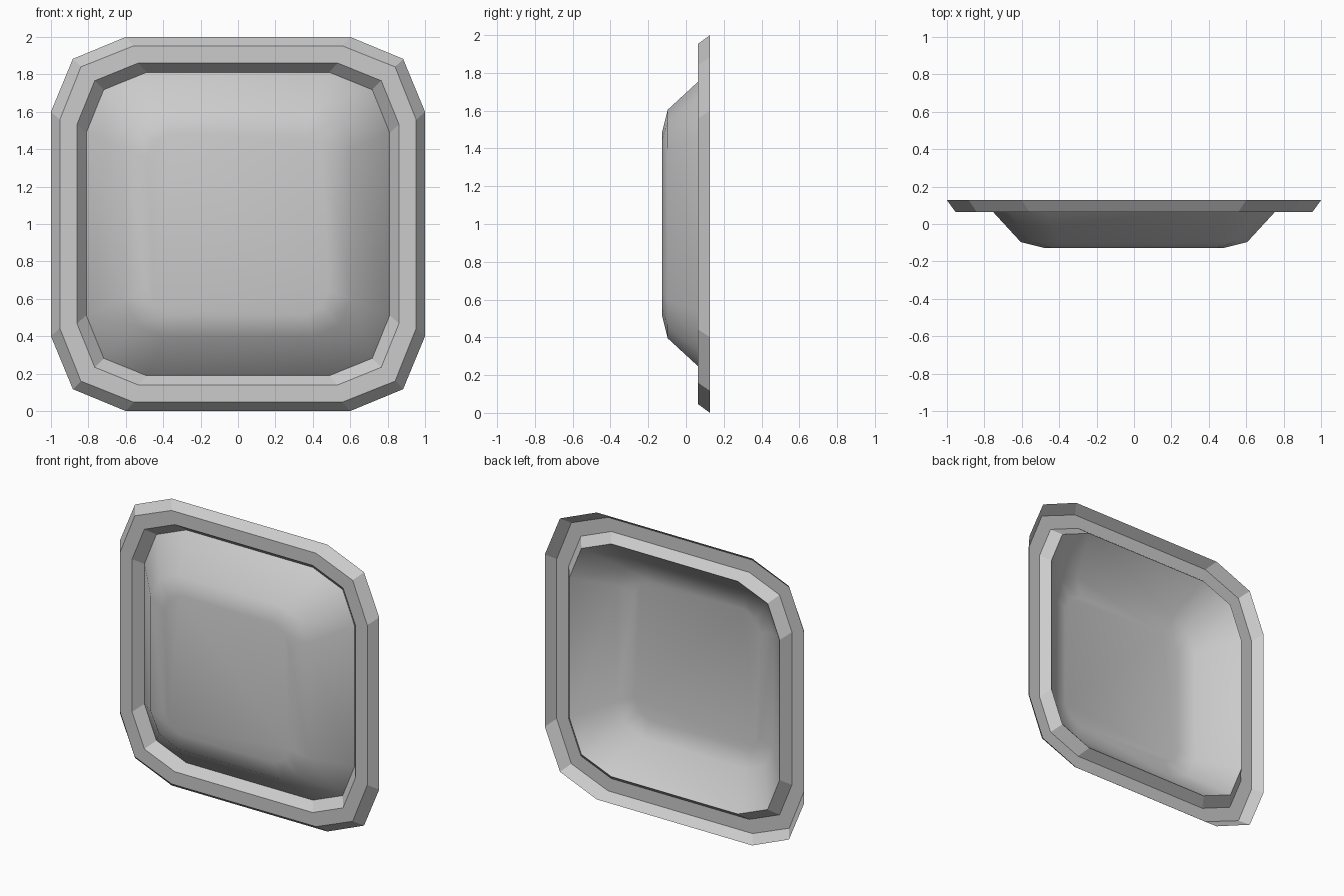
import bpy
import bmesh

if "Cube" in bpy.data.objects:
    bpy.data.objects.remove(bpy.data.objects["Cube"])


def outline(half, flat, diag):
    """12-point chamfered square, counter-clockwise seen from the front."""
    corner = [(half, flat), (diag, diag), (flat, half)]
    pts = []
    for _ in range(4):
        pts += corner
        corner = [(-v, u) for u, v in corner]
    return pts


def sheet(name, rings, cap=False, smooth_angle=None):
    """Open shell bridging nested outlines: (half, flat, diagonal, depth)."""
    bm = bmesh.new()
    loops = [[bm.verts.new((x, y, z + 1)) for x, z in outline(h, f, d)]
             for h, f, d, y in rings]
    for a, b in zip(loops, loops[1:]):
        for i in range(12):
            j = (i + 1) % 12
            bm.faces.new((a[i], a[j], b[j], b[i]))
    if cap:
        bm.faces.new(loops[-1])
    me = bpy.data.meshes.new(name)
    bm.to_mesh(me)
    bm.free()
    ob = bpy.data.objects.new(name, me)
    bpy.context.collection.objects.link(ob)
    if smooth_angle is not None:
        for p in me.polygons:
            p.use_smooth = True
    return ob


# Raised rim: outer bevel, flat face, inner bevel, open at the back
sheet("rim", [(1.0, 0.60, 0.883, 0.127),
              (0.953, 0.557, 0.84, 0.063),
              (0.861, 0.532, 0.766, 0.063),
              (0.811, 0.488, 0.718, 0.127)])

# Domed centre panel, smooth shaded, hollow behind
sheet("centre_panel", [(0.811, 0.488, 0.718, 0.127),
                       (0.605, 0.40, 0.54, -0.097),
                       (0.485, 0.36, 0.445, -0.127)],
      cap=True, smooth_angle=180)
